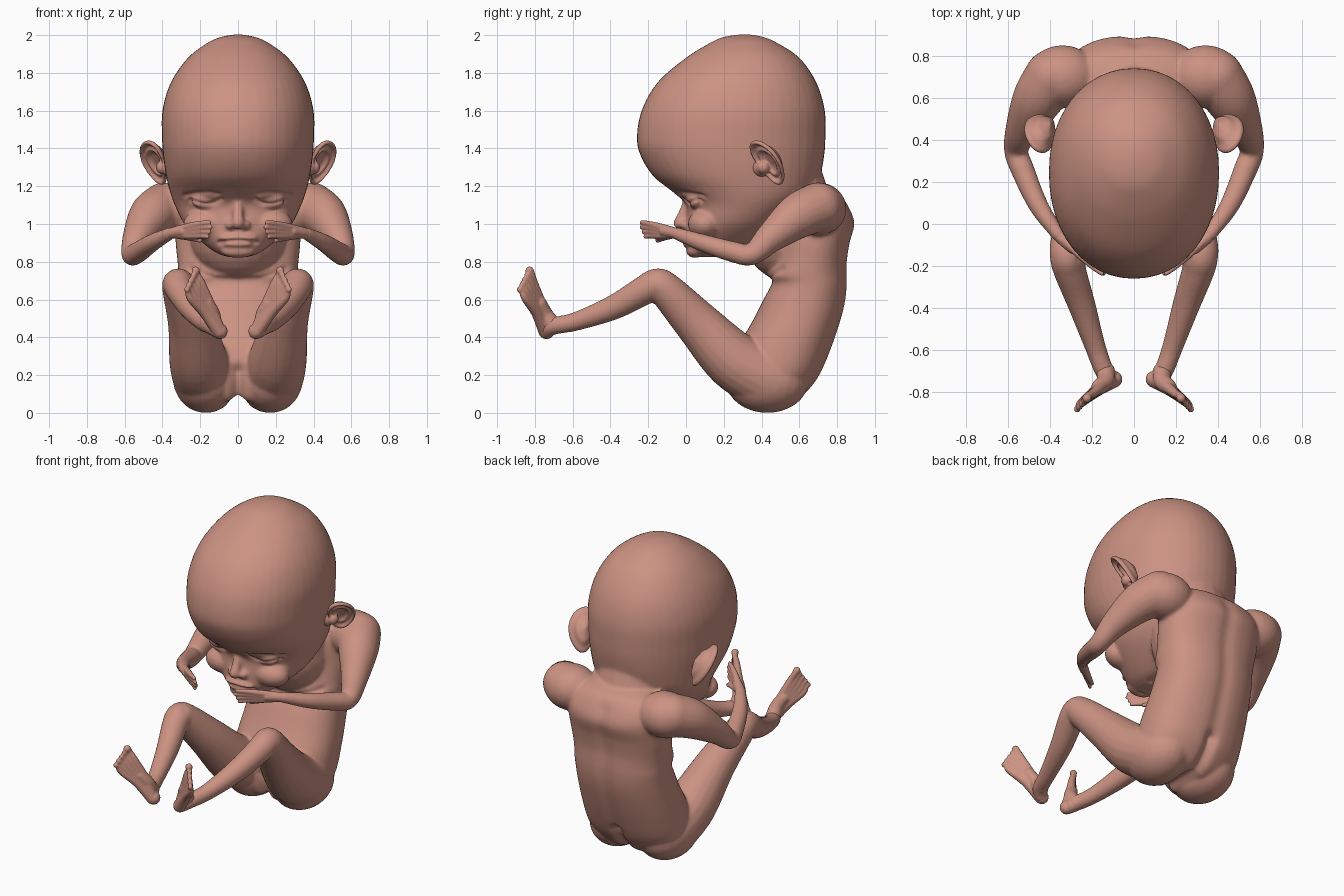
import bpy, bmesh, math
from mathutils import Vector

if "Cube" in bpy.data.objects:
    bpy.data.objects.remove(bpy.data.objects["Cube"])

skin = bpy.data.materials.new("salmon skin")
skin.diffuse_color = (0.60, 0.29, 0.225, 1)
skin.use_nodes = True
skin.node_tree.nodes["Principled BSDF"].inputs["Base Color"].default_value = skin.diffuse_color


def spline(pts, n=6):
    """Smooth interpolation through tuples of any length."""
    p = [Vector(q) for q in pts]
    p = [p[0]] + p + [p[-1]]
    out = []
    for i in range(1, len(p) - 2):
        a, b, c, d = p[i - 1:i + 3]
        for k in range(n):
            t = k / n
            out.append(0.5 * (2 * b + (c - a) * t + (2 * a - 5 * b + 4 * c - d) * t * t
                              + (3 * b - a - 3 * c + d) * t ** 3))
    return out + [p[-1]]


def skin_rings(bm, rings):
    vs = [[bm.verts.new(q) for q in r] for r in rings]
    n = len(vs[0])
    for a, b in zip(vs, vs[1:]):
        for i in range(n):
            bm.faces.new((a[i], a[(i + 1) % n], b[(i + 1) % n], b[i]))
    bm.faces.new(vs[0][::-1])
    bm.faces.new(vs[-1])


def slices(bm, rows, e=1.0):
    """Loft of level ovals: (z, front y, back y, half width)."""
    rings = []
    for z, f, b, w in spline(rows):
        ring = []
        for i in range(48):
            a = math.tau * i / 48
            c, s = math.cos(a), math.sin(a)
            ring.append((w * math.copysign(abs(c) ** e, c),
                         (f + b) / 2 + (b - f) / 2 * math.copysign(abs(s) ** e, s), z))
        rings.append(ring)
    skin_rings(bm, rings)


def ball(bm, c, r, side=1):
    res = bmesh.ops.create_uvsphere(bm, u_segments=24, v_segments=16, radius=1)
    for v in res["verts"]:
        v.co = Vector((side * (c[0] + v.co.x * r[0]), c[1] + v.co.y * r[1], c[2] + v.co.z * r[2]))


def tube(bm, pts, side=1):
    """Round limb through (x, y, z, radius) with ball ends."""
    p = spline([(side * x, y, z, r) for x, y, z, r in pts])
    rings = []
    for i, q in enumerate(p):
        t = (p[min(i + 1, len(p) - 1)] - p[max(i - 1, 0)]).to_3d().normalized()
        u = t.cross(Vector((0.3, 0.2, 1))).normalized()
        v = t.cross(u)
        rings.append([q.to_3d() + q[3] * (u * math.cos(a) + v * math.sin(a))
                      for a in (math.tau * k / 20 for k in range(20))])
    skin_rings(bm, rings)
    for q in (p[0], p[-1]):
        ball(bm, q, [q[3]] * 3)


def finish(bm, name, voxel, smooth, budget):
    """Blend the parts into one soft skin and keep it under a triangle budget."""
    bmesh.ops.recalc_face_normals(bm, faces=bm.faces)
    me = bpy.data.meshes.new(name)
    bm.to_mesh(me)
    bm.free()
    ob = bpy.data.objects.new(name, me)
    bpy.context.collection.objects.link(ob)
    m = ob.modifiers.new("blend", "REMESH")
    m.mode, m.voxel_size, m.use_smooth_shade = "VOXEL", voxel, True
    s = ob.modifiers.new("soften", "SMOOTH")
    s.factor, s.iterations = 0.5, smooth
    dg = bpy.context.evaluated_depsgraph_get()
    new = bpy.data.meshes.new_from_object(ob.evaluated_get(dg))
    ob.modifiers.clear()
    ob.data = new
    new.materials.clear()
    new.materials.append(skin)
    for f in new.polygons:
        f.use_smooth = True
        f.material_index = 0
    tris = 2 * len(new.polygons)
    if tris > budget:
        ob.modifiers.new("lighten", "DECIMATE").ratio = budget / tris
    return ob


body = bmesh.new()
# Head
slices(body, [(.825, .06, .2, .05), (.85, .02, .3, .12), (.92, .0, .42, .21), (1.0, .0, .52, .285),
              (1.1, .0, .62, .335), (1.17, -.07, .68, .36), (1.25, -.17, .71, .38),
              (1.35, -.235, .73, .395), (1.45, -.26, .738, .402), (1.6, -.235, .735, .4),
              (1.75, -.15, .69, .355), (1.88, .0, .60, .265), (1.96, .13, .48, .16),
              (1.99, .2, .41, .09), (2.003, .28, .34, .02)], .95)
# Nose, lips and chin
tube(body, [(0, .01, 1.12, .025), (0, -.012, 1.06, .027), (0, -.033, 1.005, .034)])
ball(body, (0, .01, .925), (.10, .035, .022))
ball(body, (0, .015, .895), (.08, .035, .02))
ball(body, (0, .05, .855), (.09, .05, .035))
# Torso and neck
slices(body, [(.06, .3, .56, .2), (.1, .27, .63, .27), (.2, .25, .71, .32), (.35, .28, .775, .325),
              (.5, .36, .825, .315), (.6, .41, .848, .31), (.68, .45, .855, .31), (.73, .43, .855, .315),
              (.8, .46, .855, .32), (.9, .48, .87, .33), (1.0, .48, .895, .33), (1.08, .5, .87, .33),
              (1.15, .52, .82, .28), (1.19, .56, .74, .16)], .85)
tube(body, [(0, .56, .95, .26), (0, .5, 1.2, .235)])

for s in (1, -1):
    # Face: nostrils, eyelids, cheeks
    ball(body, (.038, -.005, .995), (.03, .03, .024), s)
    ball(body, (.165, .055, 1.125), (.085, .05, .045), s)
    ball(body, (.17, .10, 1.0), (.12, .09, .08), s)
    # Buttock and leg
    ball(body, (.17, .43, .17), (.17, .22, .17), s)
    tube(body, [(.18, .42, .18, .165), (.21, .25, .28, .155), (.25, .06, .475, .122),
                (.305, -.10, .645, .095), (.315, -.155, .68, .085), (.305, -.22, .65, .078),
                (.25, -.38, .56, .066), (.185, -.58, .485, .05), (.14, -.7, .46, .046),
                (.105, -.735, .435, .042)], s)
    # Shoulder and arm
    ball(body, (.34, .70, 1.08), (.17, .15, .14), s)
    tube(body, [(.39, .70, 1.09, .13), (.46, .59, 1.04, .12), (.53, .45, .93, .082),
                (.56, .35, .84, .058), (.53, .26, .85, .056), (.455, .09, .90, .047),
                (.36, -.05, .95, .033)], s)

ob = finish(body, "body", .0105, 6, 130000)

# Carved creases: (points in x,z, depth, width, facing)
lid = [(.09, 1.13), (.13, 1.108), (.18, 1.103), (.25, 1.125)]
fold = [(.10, 1.155), (.16, 1.165), (.23, 1.16), (.28, 1.15)]
mouth = [(-.10, .90), (-.05, .908), (0, .912), (.05, .908), (.10, .90)]
chest = [(-.25, .76), (-.12, .71), (0, .70), (.12, .71), (.25, .76)]
spine = [(0, .25), (0, .5), (0, .9), (0, 1.08)]
cleft = [(0, -.05), (0, .03), (0, .12), (0, .22)]
creases = [(lid, .012, .010, -1), (fold, .010, .012, -1), (mouth, .012, .010, -1),
           (chest, .012, .02, -1), (spine, .012, .05, 1), (cleft, .035, .035, 0)]
me = ob.data
moves = []
for v in me.vertices:
    n = v.normal
    push = 0
    for pts, depth, width, face in creases:
        if face and face * n.y < 0.1:
            continue
        x = abs(v.co.x) if pts in (lid, fold) else v.co.x
        q = Vector((x, v.co.z))
        best = 9
        for a, b in zip(pts, pts[1:]):
            a, b = Vector(a), Vector(b)
            t = max(0, min(1, (q - a).dot(b - a) / (b - a).length_squared))
            best = min(best, (q - a - (b - a) * t).length)
        if best < width * 3:
            push += depth * math.exp(-(best / width) ** 2)
    if push:
        moves.append((v.index, v.co - n * push))
for i, c in moves:
    me.vertices[i].co = c

for s, word in ((1, "right"), (-1, "left")):
    # Hand: four fingers fanned from the wrist, plus thumb
    bm = bmesh.new()
    tube(bm, [(.40, .01, .93, .034), (.35, -.06, .952, .03), (.29, -.115, .962, .028)], s)
    for k in range(4):
        tube(bm, [(.34, -.07, .945 + .006 * k, .022), (.255, -.138 - .004 * k, .938 + .017 * k, .018),
                  (.195, -.185 - .006 * k, .937 + .022 * k, .014),
                  (.145 + .008 * abs(k - 2), -.215 - .01 * min(k, 2), .933 + .025 * k, .011)], s)
    tube(bm, [(.33, -.07, .945, .022), (.26, -.115, .93, .018), (.2, -.15, .913, .012)], s)
    finish(bm, word + "_hand", .0055, 2, 12000)

    # Foot: five toes fanned from the heel
    bm = bmesh.new()
    ball(bm, (.095, -.738, .432), (.04, .04, .042), s)
    tube(bm, [(.135, -.70, .46, .045), (.135, -.745, .52, .042), (.165, -.775, .58, .038)], s)
    for k in range(5):
        t = k / 4
        tube(bm, [(.10, -.745, .43, .036), (.145 + .03 * t, -.765 - .025 * t, .56 - .03 * t, .03),
                  (.195 + .055 * t, -.805 - .045 * t, .69 - .085 * t, .021),
                  (.215 + .05 * t, -.815 - .055 * t, .73 - .085 * t, .015 if k else .018),
                  (.224 + .046 * t, -.828 - .052 * t, .753 - .1 * t, .016 if k else .022)], s)
    finish(bm, word + "_foot", .0065, 2, 12000)

    # Ear: dished leaf standing off the head
    bm = bmesh.new()
    u, w = Vector((.05, -.055, .115)), Vector((.05, .072, -.02))
    n = w.cross(u).normalized()
    rings = []
    for r, h in [(.03, -.02), (.3, -.02), (.45, -.012), (.52, .0), (.6, .002), (.68, -.008), (.78, -.004),
                 (.86, .012), (.95, .014), (1, .004), (.96, -.01), (.75, -.025), (.55, -.05), (.03, -.075)]:
        ring = []
        for k in range(40):
            a = math.tau * k / 40
            up, out = math.sin(a), math.cos(a)
            q = Vector((.442, .437, 1.325)) + r * (u * up + w * out * (1 + .22 * up)) + n * h
            ring.append((s * q.x, q.y, q.z))
        rings.append(ring)
    skin_rings(bm, rings)
    tube(bm, [(.36, .40, 1.30, .05), (.40, .41, 1.30, .035)], s)
    finish(bm, word + "_ear", .006, 2, 12000)
